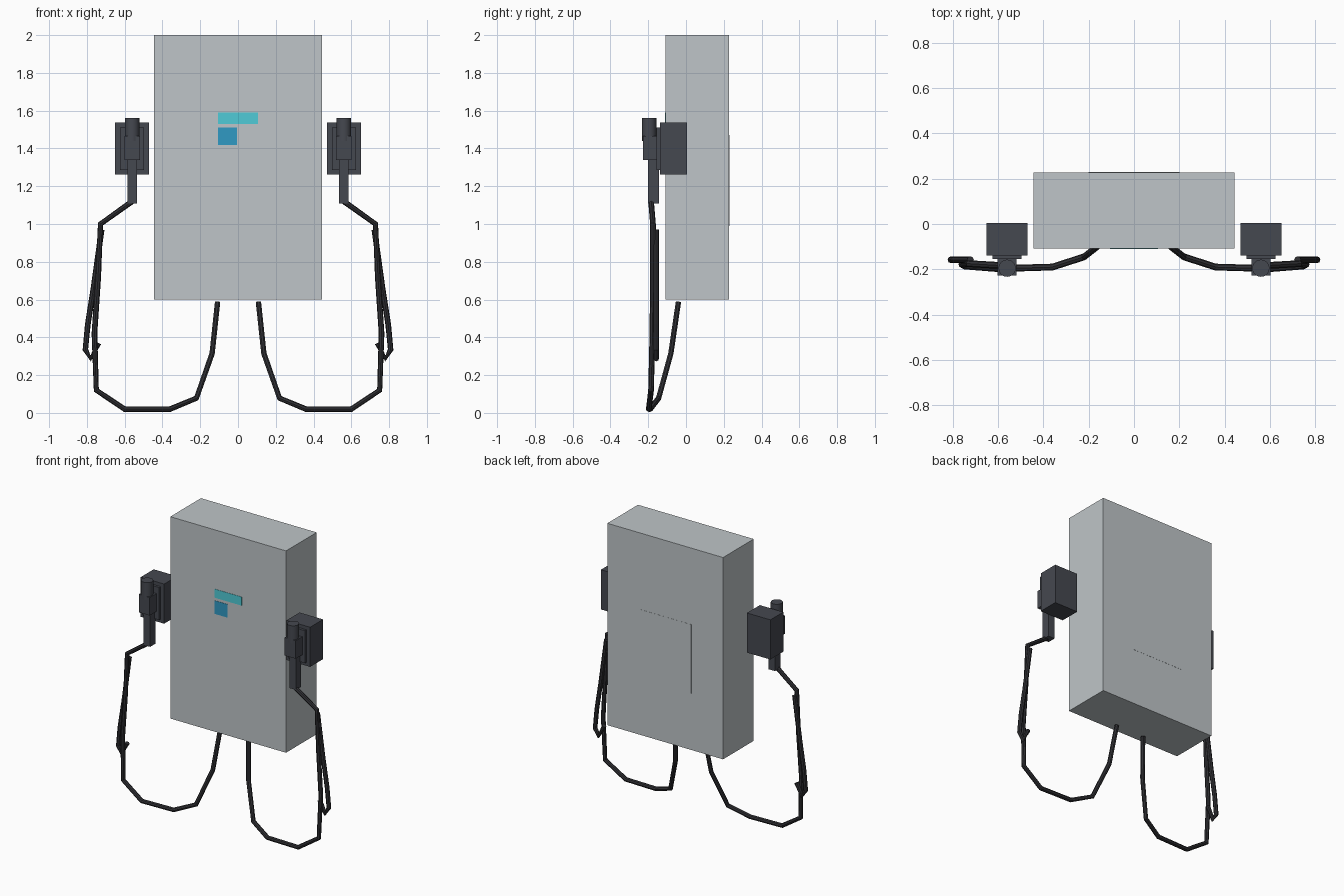
import bpy
from mathutils import Vector

if "Cube" in bpy.data.objects:
    bpy.data.objects.remove(bpy.data.objects["Cube"])


def material(name, rgb):
    m = bpy.data.materials.new(name)
    m.diffuse_color = (*rgb, 1)
    m.use_nodes = True
    m.node_tree.nodes["Principled BSDF"].inputs["Base Color"].default_value = m.diffuse_color
    return m


CABINET = material("cabinet_grey", (0.52, 0.56, 0.58))
DARK = material("dark_plastic", (0.06, 0.065, 0.08))
RUBBER = material("black_rubber", (0.03, 0.03, 0.035))
CYAN = material("cyan", (0.08, 0.6, 0.68))
BLUE = material("blue", (0.03, 0.32, 0.55))


def finish(obj, name, mat, mirror):
    obj.name = name
    obj.data.materials.append(mat)
    if mirror:
        obj.modifiers.new("Mirror", 'MIRROR')
        obj.modifiers["Mirror"].use_mirror_merge = False
    return obj


def box(name, lo, hi, mat, mirror=False):
    lo, hi = Vector(lo), Vector(hi)
    bpy.ops.mesh.primitive_cube_add(size=1, location=(lo + hi) / 2)
    obj = bpy.context.object
    obj.scale = hi - lo
    bpy.ops.object.transform_apply(location=True, rotation=True, scale=True)
    return finish(obj, name, mat, mirror)


def cylinder(name, x, y, z0, z1, r, mat):
    bpy.ops.mesh.primitive_cylinder_add(vertices=20, radius=r, depth=z1 - z0,
                                        location=(x, y, (z0 + z1) / 2))
    bpy.ops.object.transform_apply(location=True, rotation=True, scale=True)
    obj = finish(bpy.context.object, name, mat, True)
    bpy.ops.object.shade_smooth_by_angle()
    return obj


def cable(name, points, r=0.015):
    curve = bpy.data.curves.new(name, 'CURVE')
    curve.dimensions = '3D'
    curve.bevel_depth = r
    curve.bevel_resolution = 2
    curve.use_fill_caps = True
    s = curve.splines.new('POLY')
    s.points.add(len(points) - 1)
    for p, co in zip(s.points, points):
        p.co = (*co, 1)
    s.use_smooth = False
    obj = bpy.data.objects.new(name, curve)
    bpy.context.collection.objects.link(obj)
    bpy.ops.object.select_all(action='DESELECT')
    obj.select_set(True)
    bpy.context.view_layer.objects.active = obj
    bpy.ops.object.convert(target='MESH')
    return finish(bpy.context.object, name, RUBBER, True)


# Cabinet with front labels and rear mounting plate
box("cabinet", (-0.444, -0.108, 0.60), (0.444, 0.228, 2.0), CABINET)
box("status_strip", (-0.105, -0.110, 1.53), (0.105, -0.107, 1.59), CYAN)
box("power_panel", (-0.105, -0.110, 1.418), (-0.005, -0.107, 1.51), BLUE)
box("rear_plate", (-0.20, 0.22, 0.99), (0.20, 0.229, 1.47), CABINET)

# Connector holsters, mirrored to both sides
box("holster", (0.47, -0.138, 1.262), (0.65, 0.004, 1.537), DARK, True)
box("holster_pad", (0.497, -0.155, 1.287), (0.624, -0.137, 1.512), DARK, True)

# Plug: round head, body and grip
cylinder("plug_head", 0.56, -0.195, 1.44, 1.562, 0.038, DARK)
box("plug_body", (0.518, -0.228, 1.34), (0.602, -0.150, 1.465), DARK, True)
box("plug_grip", (0.534, -0.20, 1.108), (0.584, -0.142, 1.345), DARK, True)

# Charging cable from grip, down to the ground and up to the cabinet
cable("charging_cable", [
    (0.56, -0.185, 1.12), (0.728, -0.175, 1.00), (0.740, -0.175, 0.72),
    (0.760, -0.178, 0.42), (0.750, -0.185, 0.12), (0.60, -0.197, 0.02),
    (0.36, -0.190, 0.02), (0.220, -0.145, 0.078), (0.137, -0.08, 0.315),
    (0.108, -0.04, 0.588)])

# Spare loop of cable hanging outside
cable("cable_loop", [
    (0.722, -0.158, 0.97), (0.765, -0.158, 0.66), (0.795, -0.158, 0.47),
    (0.808, -0.158, 0.335), (0.780, -0.158, 0.288), (0.738, -0.158, 0.37)])
